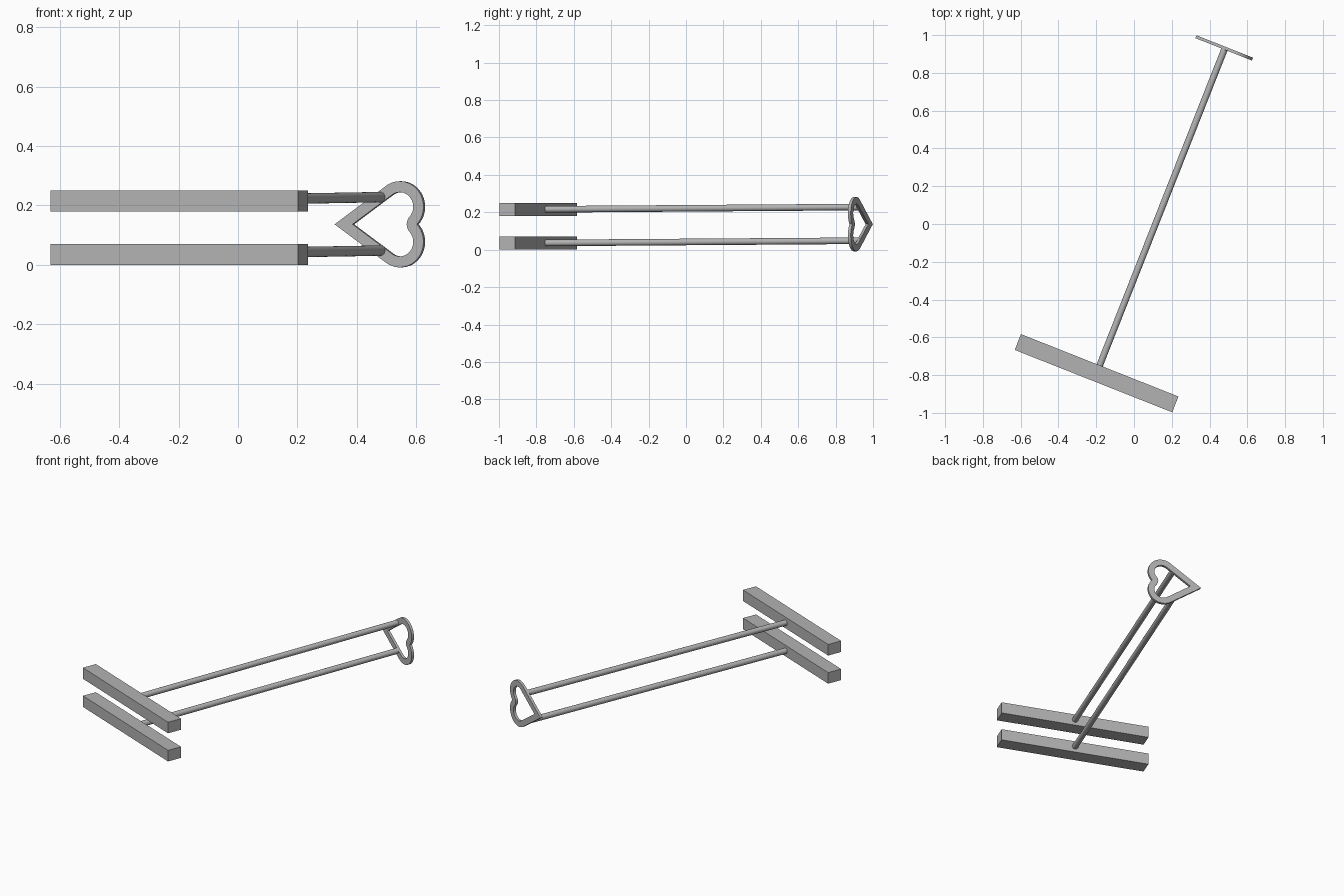
import bpy, bmesh
from math import cos, sin, pi, radians, asin, atan2, sqrt, hypot
from mathutils import Vector, Matrix

cube = bpy.data.objects.get("Cube")
if cube:
    bpy.data.objects.remove(cube, do_unlink=True)

steel = bpy.data.materials.new("grey_steel")
steel.use_nodes = True
steel.diffuse_color = (0.45, 0.45, 0.45, 1)
steel.node_tree.nodes["Principled BSDF"].inputs["Base Color"].default_value = (0.45, 0.45, 0.45, 1)

# The tool lies turned in plan: local x runs along the bars, local y along the rods
TURN = Matrix.Rotation(radians(-21.6), 4, 'Z')


def finish(name, bm, matrix, smooth=False):
    bmesh.ops.recalc_face_normals(bm, faces=bm.faces)
    mesh = bpy.data.meshes.new(name)
    bm.to_mesh(mesh)
    bm.free()
    mesh.materials.append(steel)
    obj = bpy.data.objects.new(name, mesh)
    bpy.context.collection.objects.link(obj)
    obj.matrix_world = matrix
    if smooth:
        bpy.ops.object.select_all(action='DESELECT')
        obj.select_set(True)
        bpy.context.view_layer.objects.active = obj
        bpy.ops.object.shade_smooth_by_angle(angle=radians(35))
    return obj


def bar(name, z):
    bm = bmesh.new()
    bmesh.ops.create_cube(bm, size=1, matrix=Matrix.Diagonal((0.897, 0.09, 0.071, 1)))
    finish(name, bm, Matrix.Translation((-0.198, -0.79, z)) @ TURN)


def rod(name, start, end, radius=0.0175):
    start, end = Vector(start), Vector(end)
    axis = end - start
    bm = bmesh.new()
    bmesh.ops.create_cone(bm, cap_ends=True, segments=24, radius1=radius,
                          radius2=radius, depth=axis.length)
    turn = axis.to_track_quat('Z', 'Y').to_matrix().to_4x4()
    finish(name, bm, Matrix.Translation((start + end) / 2) @ turn, True)


def arc(cx, cz, r, a, b, n):
    return [(cx + r * cos(a + (b - a) * i / n), cz + r * sin(a + (b - a) * i / n))
            for i in range(n + 1)]


def heart_plate(name, tip, thick=0.016):
    # Upper half of the outline: straight side tangent to a round lobe, then the notch
    cx, cz, r, w = 0.2356, 0.059, 0.086, 0.037
    side = atan2(cz, cx) + asin(r / hypot(cx, cz))
    notch = cx + sqrt(r * r - cz * cz)
    dip = atan2(-cz, notch - cx)
    outer = [(0, 0)] + arc(cx, cz, r, side + pi / 2, dip, 24)
    inner = [(w / sin(side), 0)] + arc(cx, cz, r - w, side + pi / 2, dip, 24)
    bend = arc(notch, 0, w, pi + dip, pi, 6)
    inner += bend[1:]
    outer += [outer[-1]] * (len(bend) - 1)
    bm = bmesh.new()
    for s in (1, -1):
        for i in range(len(outer) - 1):
            ring = [outer[i], outer[i + 1], inner[i + 1], inner[i]]
            if ring[0] == ring[1]:
                ring.pop(0)
            bm.faces.new([bm.verts.new((x, 0, s * z)) for x, z in ring])
    bmesh.ops.remove_doubles(bm, verts=bm.verts, dist=0.0002)
    bmesh.ops.recalc_face_normals(bm, faces=bm.faces)
    # Thicken the flat ring
    ext = bmesh.ops.extrude_face_region(bm, geom=bm.faces[:], use_keep_orig=True)
    moved = [v for v in ext["geom"] if isinstance(v, bmesh.types.BMVert)]
    bmesh.ops.translate(bm, verts=moved, vec=(0, thick, 0))
    finish(name, bm, Matrix.Translation(tip) @ TURN, True)


# Matching lower and upper bar and rod, joined at the back by the heart
for level, z_bar, z_start, z_end in (("lower", 0.0355, 0.036, 0.048),
                                     ("upper", 0.2155, 0.216, 0.228)):
    bar(level + "_bar", z_bar)
    rod(level + "_rod", (-0.185, -0.757, z_start), (0.481, 0.93, z_end))
heart_plate("heart_handle", (0.325, 0.984, 0.1365))
